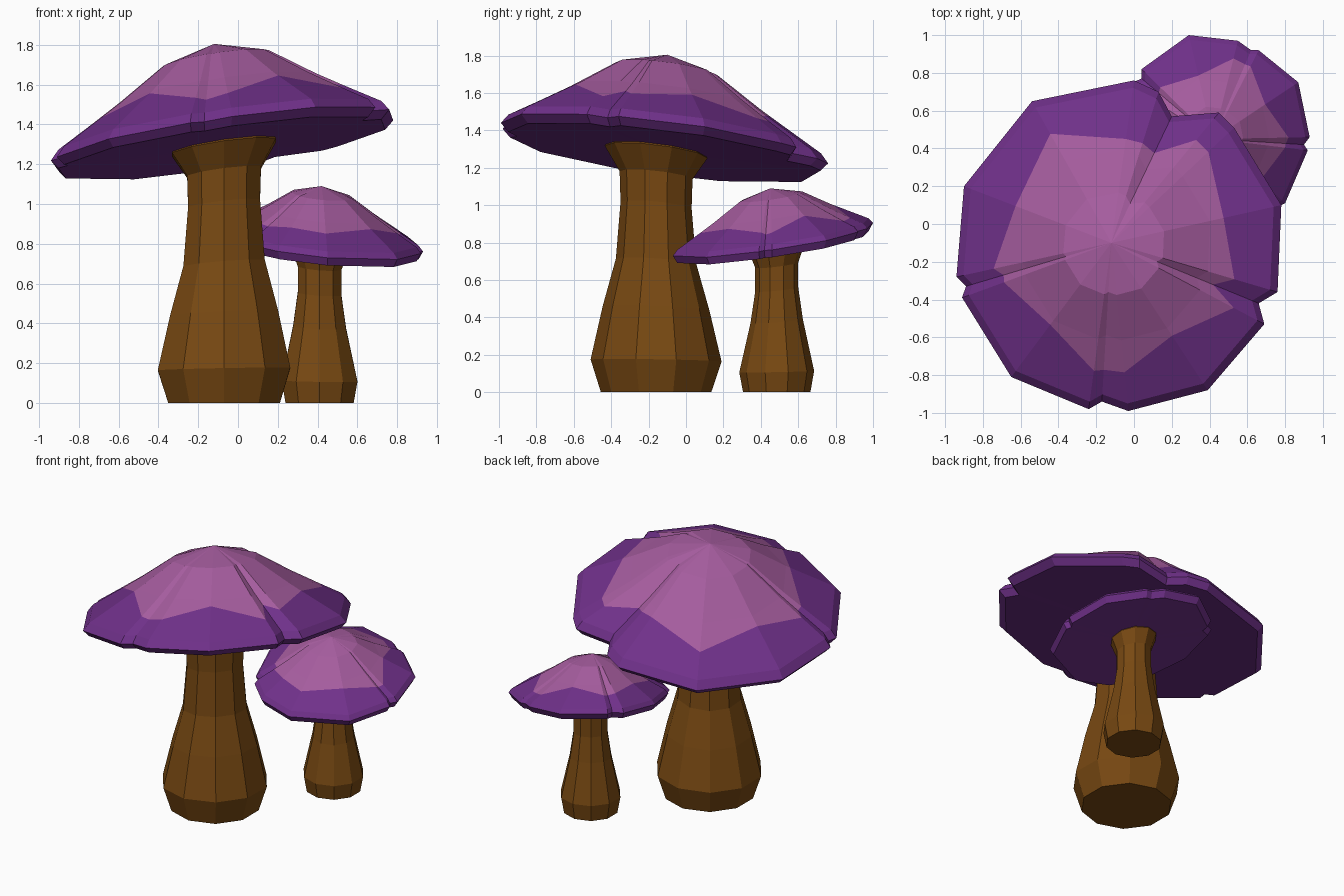
import bpy, bmesh, math

if "Cube" in bpy.data.objects:
    bpy.data.objects.remove(bpy.data.objects["Cube"])


def material(name, rgb):
    m = bpy.data.materials.new(name)
    m.diffuse_color = (*rgb, 1.0)
    m.use_nodes = True
    m.node_tree.nodes["Principled BSDF"].inputs["Base Color"].default_value = m.diffuse_color
    return m


PINK = material("pink_crown", (0.376, 0.107, 0.342))
PURPLE = material("purple_rim", (0.162, 0.030, 0.254))
BROWN = material("brown_stem", (0.188, 0.066, 0.006))


def plane(level, x0, y0, sx, sy):
    """Height of a tilted plane, used to lean caps and stem tops."""
    return lambda x, y: level + sx * (x - x0) + sy * (y - y0)


def build(name, rings, top, bottom, mats, crown_rings=0):
    """Loft closed rings from top to bottom, closing with end points."""
    bm = bmesh.new()
    loops = [[bm.verts.new(p) for p in ring] for ring in rings]
    n = len(loops[0])
    a, b = bm.verts.new(top), bm.verts.new(bottom)
    for i in range(n):
        j = (i + 1) % n
        bm.faces.new((a, loops[0][i], loops[0][j]))
        bm.faces.new((b, loops[-1][j], loops[-1][i]))
        for k in range(len(loops) - 1):
            f = bm.faces.new((loops[k][i], loops[k + 1][i],
                              loops[k + 1][j], loops[k][j]))
            if k + 1 >= crown_rings:
                f.material_index = len(mats) - 1
    for f in b.link_faces:
        f.material_index = len(mats) - 1
    bmesh.ops.recalc_face_normals(bm, faces=bm.faces)
    me = bpy.data.meshes.new(name)
    bm.to_mesh(me)
    bm.free()
    for m in mats:
        me.materials.append(m)
    ob = bpy.data.objects.new(name, me)
    bpy.context.collection.objects.link(ob)
    return ob


def cap(name, centre, level, outline, scale):
    """outline: x, y and the fraction at which pink turns to purple."""
    cx, cy = centre

    def point(x, y, f, h):
        px, py = cx + (x - cx) * f, cy + (y - cy) * f
        return (px, py, level(px, py) + h)

    def ring(f, h):
        return [point(x, y, f, h) for x, y, _ in outline]

    def slope(f):
        return scale * (0.25 - 0.20 * (f - 0.58) / 0.37)

    edge = [point(x, y, f, slope(f)) for x, y, f in outline]
    rings = [ring(0.31, 0.41 * scale), ring(0.58, 0.25 * scale), edge,
             ring(0.955, 0.05 * scale), ring(1.0, 0.0), ring(0.955, -0.042)]
    z = level(cx, cy)
    build(name, rings, (cx, cy, z + 0.49 * scale), (cx, cy, z - 0.035),
          [PINK, PURPLE], crown_rings=3)


def stem(name, centre, level, profile, sides=10):
    """Bulbous faceted stem; rings lean more towards the cap."""
    cx, cy = centre
    base = level(cx, cy)
    top = profile[0][1]
    rings = []
    for r, z in profile:
        ring = []
        for i in range(sides):
            t = 2 * math.pi * (i + 0.5) / sides
            x, y = cx + r * math.cos(t), cy + r * math.sin(t)
            ring.append((x, y, z + (level(x, y) - base) * z / top))
        rings.append(ring)
    build(name, rings, (cx, cy, top), (cx, cy, 0), [BROWN])


# Lean of the two caps
big_level = plane(1.32, -0.10, -0.12, 0.145, -0.126)
small_level = plane(0.81, 0.44, 0.46, -0.10, 0.15)

# Large mushroom: ragged rim with small notches
cap("large_cap", (-0.12, -0.10), big_level, [
    (0.78, 0.10, 0.66), (0.53, 0.51, 0.79), (0.45, 0.59, 0.79),
    (0.20, 0.57, 0.71), (0.13, 0.70, 0.66), (0.0, 0.76, 0.64),
    (-0.54, 0.65, 0.77), (-0.90, 0.20, 0.65), (-0.94, -0.28, 0.76),
    (-0.89, -0.33, 0.74), (-0.91, -0.39, 0.72), (-0.65, -0.81, 0.61),
    (-0.24, -0.98, 0.77), (-0.17, -0.94, 0.80), (-0.03, -0.99, 0.77),
    (0.39, -0.88, 0.63), (0.69, -0.53, 0.80), (0.66, -0.42, 0.69),
    (0.76, -0.36, 0.74)], 1.0)
stem("large_stem", (-0.07, -0.16), big_level, [
    (0.24, 1.33), (0.275, 1.285), (0.195, 1.16), (0.19, 1.0), (0.215, 0.70),
    (0.285, 0.45), (0.35, 0.17), (0.295, 0.0)])

# Small mushroom
cap("small_cap", (0.42, 0.45), small_level, [
    (0.93, 0.46, 0.78), (0.90, 0.42, 0.80), (0.92, 0.39, 0.76),
    (0.80, 0.11, 0.65), (0.45, -0.07, 0.72), (0.20, -0.02, 0.70),
    (0.06, 0.10, 0.75), (0.10, 0.14, 0.78), (0.02, 0.17, 0.75),
    (-0.07, 0.45, 0.65), (-0.03, 0.74, 0.72), (0.04, 0.77, 0.76),
    (0.04, 0.82, 0.74), (0.29, 1.0, 0.61), (0.55, 0.97, 0.82),
    (0.62, 0.92, 0.84), (0.66, 0.92, 0.82), (0.87, 0.75, 0.61)], 0.57)
stem("small_stem", (0.41, 0.485), small_level, [
    (0.13, 0.83), (0.15, 0.775), (0.115, 0.68), (0.115, 0.55),
    (0.14, 0.38), (0.20, 0.11), (0.18, 0.0)])
